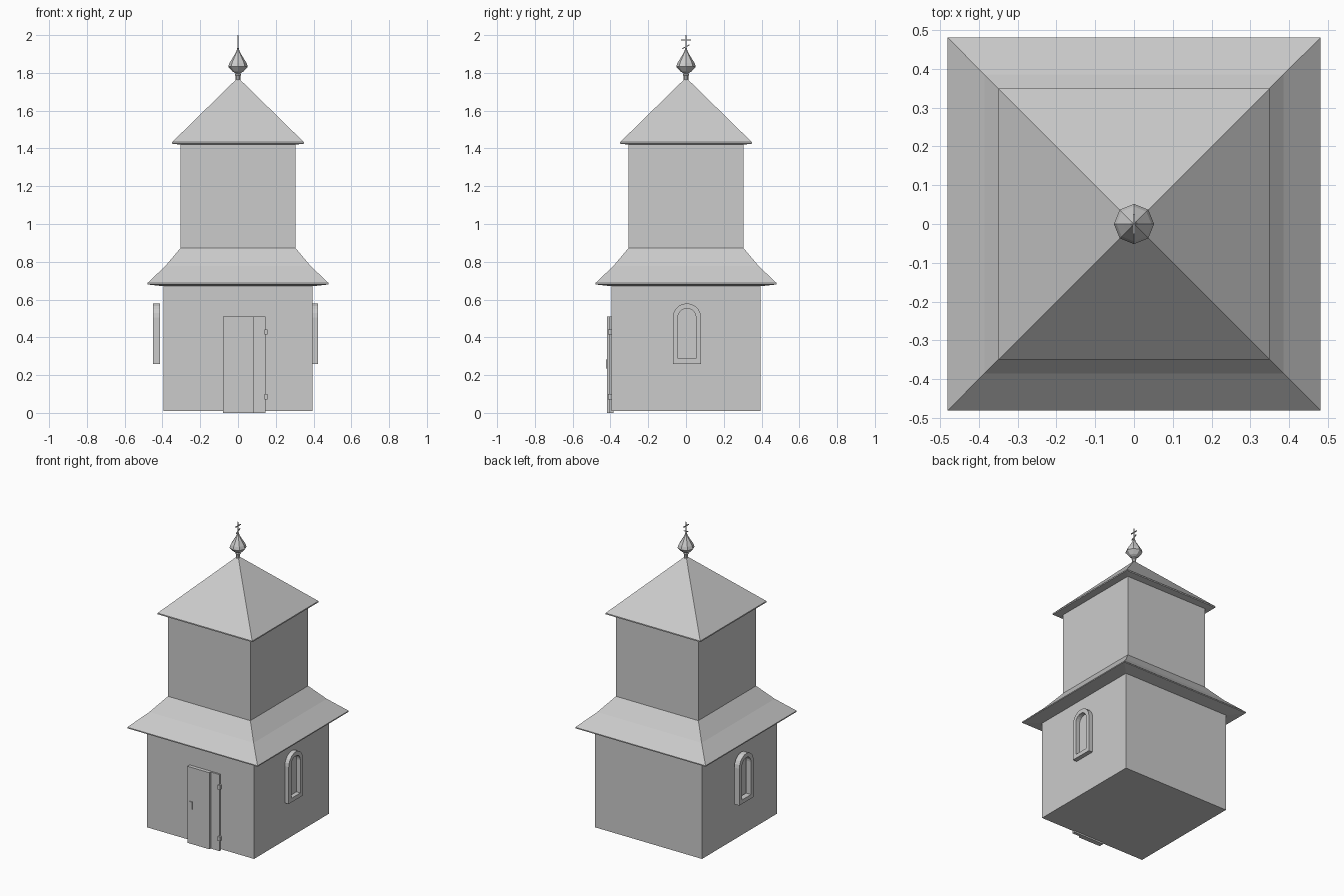
import bpy, bmesh
from math import sin, cos, pi, sqrt
from mathutils import Matrix

if "Cube" in bpy.data.objects:
    bpy.data.objects.remove(bpy.data.objects["Cube"])


def finish(name, bm):
    bmesh.ops.recalc_face_normals(bm, faces=bm.faces)
    me = bpy.data.meshes.new(name)
    bm.to_mesh(me)
    bm.free()
    ob = bpy.data.objects.new(name, me)
    bpy.context.collection.objects.link(ob)
    return ob


def loft(name, profile, sides=4):
    """Stack of regular polygons; for squares the radius is the half width."""
    bm = bmesh.new()
    k, a0 = (sqrt(2), pi / 4) if sides == 4 else (1, 0)
    prev = None
    for r, z in profile:
        ring = [bm.verts.new((k * r * cos(a0 + 2 * pi * i / sides),
                              k * r * sin(a0 + 2 * pi * i / sides), z)) for i in range(sides)]
        if prev:
            for i in range(sides):
                j = (i + 1) % sides
                bm.faces.new((prev[i], prev[j], ring[j], ring[i]))
        else:
            bm.faces.new(ring)
        prev = ring
    bm.faces.new(prev)
    bmesh.ops.remove_doubles(bm, verts=bm.verts, dist=1e-5)
    return finish(name, bm)


def box(name, lo, hi, tilt=0):
    bm = bmesh.new()
    size = [b - a for a, b in zip(lo, hi)]
    mid = [(a + b) / 2 for a, b in zip(lo, hi)]
    bmesh.ops.create_cube(bm, size=1, matrix=Matrix.Translation(mid)
                          @ Matrix.Rotation(tilt, 4, 'X') @ Matrix.Diagonal((*size, 1)))
    return finish(name, bm)


def arch(half, bottom, spring, yc, n=10):
    pts = [(yc - half, bottom), (yc + half, bottom)]
    return pts + [(yc + half * cos(pi * i / n), spring + half * sin(pi * i / n)) for i in range(n + 1)]


def window_frame(name, x0, x1):
    bm = bmesh.new()
    loops = []
    for x in (x0, x1):
        for half, bottom in ((0.075, 0.26), (0.048, 0.287)):
            loops.append([bm.verts.new((x, y, z)) for y, z in arch(half, bottom, 0.505, 0.005)])
    # outer-back, outer-front, inner-front, inner-back around the frame section
    section = [loops[0], loops[2], loops[3], loops[1]]
    n = len(loops[0])
    for s in range(4):
        a, b = section[s], section[(s + 1) % 4]
        for i in range(n):
            j = (i + 1) % n
            bm.faces.new((a[i], a[j], b[j], b[i]))
    return finish(name, bm)


# Walls of both storeys
loft("lower_walls", [(0.394, 0.01), (0.394, 0.685)])
loft("upper_walls", [(0.304, 0.86), (0.304, 1.435)])

# Flared skirt roof and pyramid roof
loft("lower_roof", [(0.39, 0.67), (0.48, 0.68), (0.48, 0.687), (0.385, 0.777), (0.304, 0.873)])
loft("upper_roof", [(0.304, 1.42), (0.349, 1.425), (0.349, 1.433), (0.0, 1.775)])

# Onion dome with neck and spire
loft("onion_dome", [(0.013, 1.755), (0.013, 1.785), (0.017, 1.79), (0.013, 1.798), (0.03, 1.808),
                    (0.052, 1.833), (0.045, 1.853), (0.027, 1.882), (0.01, 1.91), (0.003, 1.935)], 8)

# Cross on top, bars running front to back
box("cross_post", (-0.003, -0.003, 1.91), (0.003, 0.003, 2.0))
box("cross_bar", (-0.003, -0.026, 1.972), (0.003, 0.026, 1.977))
box("cross_foot_bar", (-0.003, -0.022, 1.936), (0.003, 0.022, 1.941), 0.5)

# Side windows (the left one stands slightly off the wall)
window_frame("right_window_frame", 0.386, 0.423)
window_frame("left_window_frame", -0.449, -0.412)

# Door with raised leaf, handle plate and hinges
box("door_panel", (-0.08, -0.405, 0.0), (0.146, -0.385, 0.51))
box("door_leaf", (-0.08, -0.418, 0.0), (0.083, -0.40, 0.51))
box("door_handle", (-0.063, -0.424, 0.235), (-0.041, -0.415, 0.283))
for i, z in enumerate((0.085, 0.428)):
    box(f"door_hinge_{i + 1}", (0.14, -0.414, z - 0.014), (0.156, -0.39, z + 0.014))
